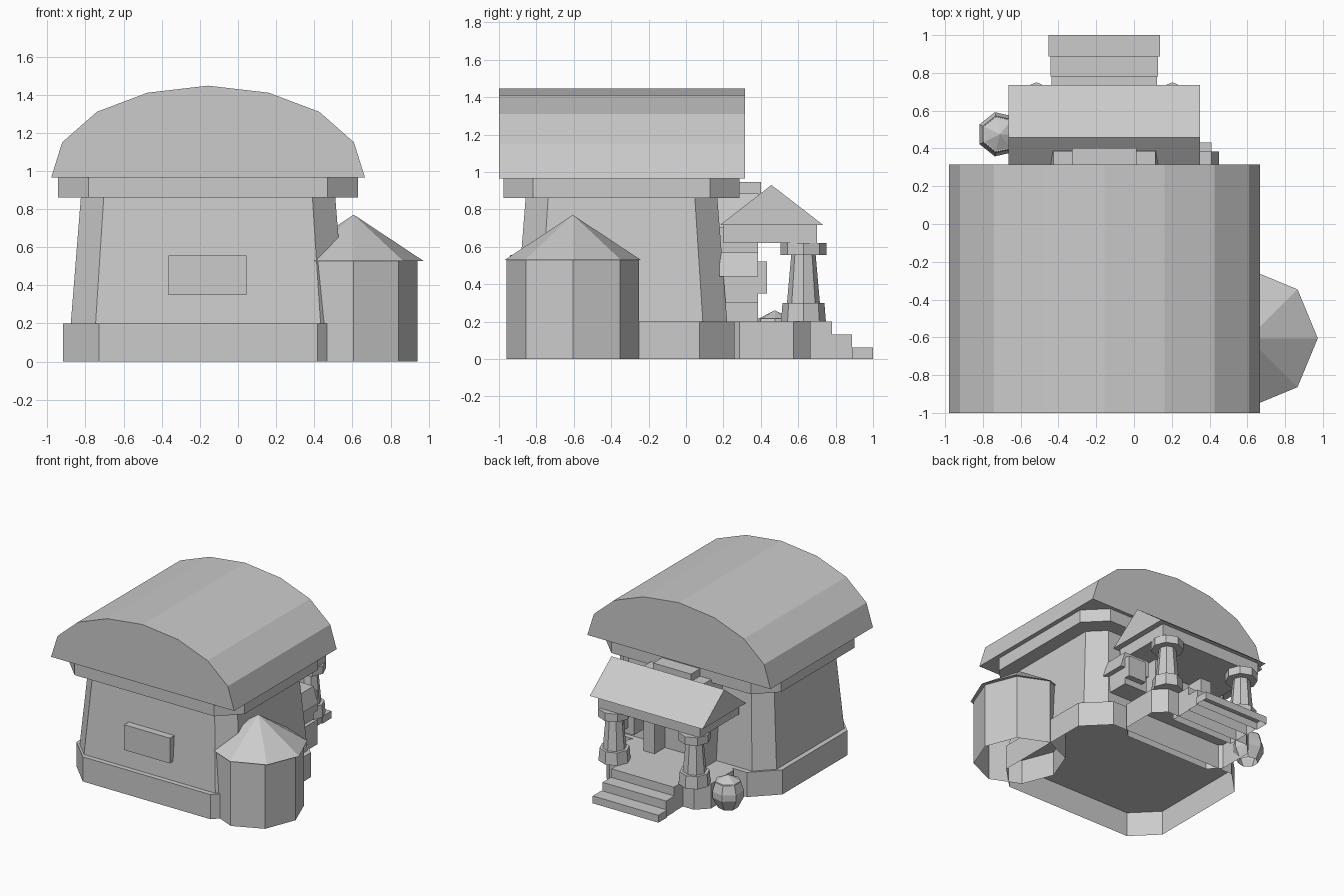
import bpy, bmesh, math
from mathutils import Vector

if "Cube" in bpy.data.objects:
    bpy.data.objects.remove(bpy.data.objects["Cube"], do_unlink=True)

GREY = (0.6, 0.6, 0.6, 1)
stone = bpy.data.materials.new("plain grey")
stone.diffuse_color = GREY
stone.use_nodes = True
stone.node_tree.nodes["Principled BSDF"].inputs["Base Color"].default_value = GREY

CX, CY = -0.157, -0.345      # centre of the main hall


def loft(name, rings, bottom=True):
    """Skin a stack of equal-length rings of 3D points and cap the ends."""
    bm = bmesh.new()
    loops = [[bm.verts.new(p) for p in ring] for ring in rings]
    for a, b in zip(loops, loops[1:]):
        for i in range(len(a)):
            j = (i + 1) % len(a)
            bm.faces.new((a[i], a[j], b[j], b[i]))
    bm.faces.new(loops[-1])
    low = bm.faces.new(loops[0][::-1])
    bmesh.ops.remove_doubles(bm, verts=bm.verts, dist=1e-5)
    bmesh.ops.recalc_face_normals(bm, faces=bm.faces)
    if not bottom and low.is_valid:
        bmesh.ops.delete(bm, geom=[low], context="FACES_ONLY")
    mesh = bpy.data.meshes.new(name)
    bm.to_mesh(mesh)
    bm.free()
    mesh.materials.append(stone)
    obj = bpy.data.objects.new(name, mesh)
    bpy.context.collection.objects.link(obj)
    return obj


def chamfered(x, y, hx, hy, c, z):
    """Rectangle ring with cut corners."""
    pts = [(hx, c - hy), (hx, hy - c), (hx - c, hy), (c - hx, hy),
           (-hx, hy - c), (-hx, c - hy), (c - hx, -hy), (hx - c, -hy)]
    return [(x + px, y + py, z) for px, py in pts]


def ring(x, y, r, z, sides=8, sx=1.0):
    steps = [2 * math.pi * i / sides for i in range(sides)]
    return [(x + sx * r * math.cos(a), y + r * math.sin(a), z) for a in steps]


def box(name, x0, x1, y0, y1, z0, z1, bottom=True):
    rect = [(x0, y0), (x1, y0), (x1, y1), (x0, y1)]
    return loft(name, [[(x, y, z) for x, y in rect] for z in (z0, z1)], bottom)


def extrude_y(name, profile, y0, y1):
    return loft(name, [[(x, y, z) for x, z in profile] for y in (y0, y1)])


def extrude_x(name, profile, x0, x1):
    return loft(name, [[(x, y, z) for y, z in profile] for x in (x0, x1)])


# Main hall: hollow plinth, sloped walls, eave band and barrel roof
loft("plinth", [chamfered(CX, CY, .76, .605, .187, z) for z in (0, .2)], False)
loft("walls", [chamfered(CX, CY, .72, .565, .13, .2),
               chamfered(CX, CY, .667, .512, .12, .865)])
loft("eave_band", [chamfered(CX, CY, .787, .632, .16, z) for z in (.86, .965)])
half = [(.823, .965), (.765, 1.15), (.583, 1.31), (.318, 1.41)]
arch = [(CX + x, z) for x, z in half] + [(CX, 1.447)] + \
       [(CX - x, z) for x, z in reversed(half)]
extrude_y("barrel_roof", arch, -1, .315)
box("wall_panel", -.365, .045, -.94, -.8, .35, .555)

# Round side tower
TX, TY = .607, -.605
loft("tower_body", [ring(TX, TY, .355, z, sx=.94) for z in (0, .53)], False)
loft("tower_roof", [ring(TX, TY, .366, .528), ring(TX, TY, 0, .77)])

# Porch platform and steps
loft("porch_platform", [chamfered(CX, .43, .47, .235, .09, z) for z in (0, .2)], False)
for i, (y0, y1, top, w) in enumerate([(.6, .78, .2, .28), (.78, .887, .13, .285),
                                      (.887, 1, .06, .295)]):
    box(f"porch_step_{i + 1}", CX - w, CX + w, y0, y1, 0, top, False)

# Porch columns: foot, tapered shaft, capital
for side, x in (("left", CX + .36), ("right", CX - .36)):
    y = .628
    loft(f"column_foot_{side}", [ring(x, y, .12, .2), ring(x, y, .112, .3)])
    loft(f"column_shaft_{side}", [ring(x, y, .088, .3), ring(x, y, .065, .56)])
    loft(f"column_capital_{side}", [ring(x, y, r, z) for r, z in ((.122, .555), (.122, .62))])

# Porch beam and gabled roof
box("porch_beam", CX - .46, CX + .46, .2, .7, .62, .72)
extrude_x("porch_roof", [(.18, .715), (.735, .715), (.457, .93)], CX - .507, CX + .507)

# Doorway: leaning jambs, lintel, recessed door and keystone
for side, s in (("left", 1), ("right", -1)):
    a, b, c = CX + s * .17, CX + s * .27, CX + s * .31
    extrude_y(f"door_jamb_{side}", [(a, .2), (b, .2), (b, .75), (a, .75)], .12, .385)
box("door", CX - .18, CX + .18, .12, .25, .2, .7)
extrude_y("door_lintel", [(CX - .31, .7), (CX + .31, .7), (CX + .27, .885),
                          (CX - .27, .885)], .12, .387)
box("door_keystone", CX - .17, CX + .17, .24, .402, .7, .945)

# Small hooded niche on the wall beside the porch
box("niche_body", .2, .41, .12, .385, .3, .44)
loft("niche_hood", [[(x, y, z) for x, y in ((.18, .18), (x1, .18), (x1, .385), (.18, .385))]
                    for x1, z in ((.45, .44), (.41, .57))])
box("niche_plaque", .25, .41, .38, .432, .35, .52)

# Barrel beside the porch
loft("barrel", [ring(-.71, .475, r, z, 7) for r, z in
                ((.075, 0), (.12, .09), (.12, .14), (.095, .215))], False)
loft("barrel_lid", [ring(-.71, .475, .1, .21, 7), ring(-.71, .475, 0, .26, 7)])
